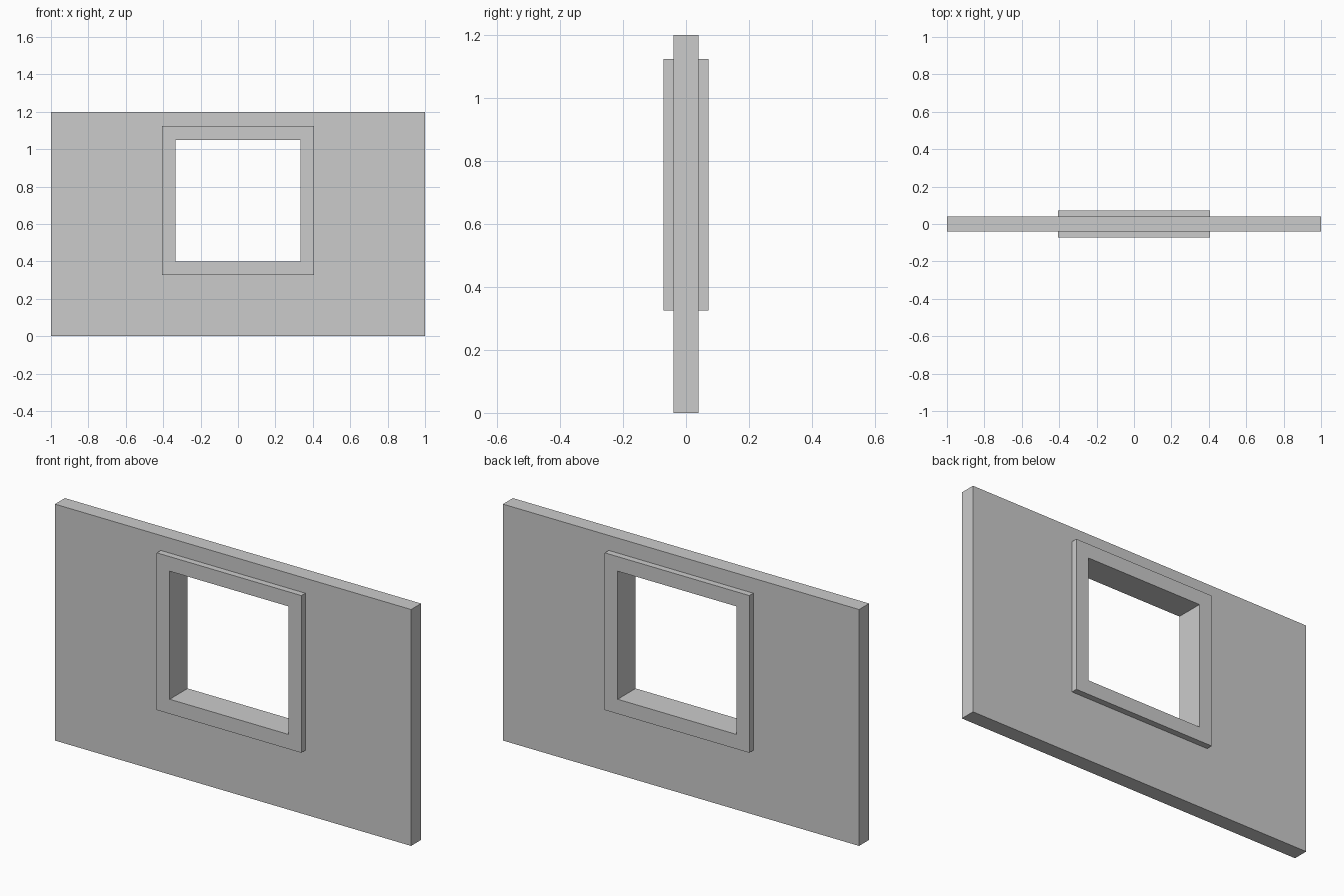
import bpy, bmesh

if "Cube" in bpy.data.objects:
    bpy.data.objects.remove(bpy.data.objects["Cube"])

def ring(name, outer, inner, half_depth):
    """Rectangular panel with a rectangular opening; rects are (x half width, z low, z high)."""
    def corners(rect):
        w, lo, hi = rect
        return [(-w, lo), (w, lo), (w, hi), (-w, hi)]
    bm = bmesh.new()
    o, i = [[bm.verts.new((x, -half_depth, z)) for x, z in corners(r)] for r in (outer, inner)]
    faces = [bm.faces.new((o[k], o[(k + 1) % 4], i[(k + 1) % 4], i[k])) for k in range(4)]
    ext = bmesh.ops.extrude_face_region(bm, geom=faces, use_keep_orig=True)
    moved = [g for g in ext["geom"] if isinstance(g, bmesh.types.BMVert)]
    bmesh.ops.translate(bm, verts=moved, vec=(0, 2 * half_depth, 0))
    bmesh.ops.recalc_face_normals(bm, faces=bm.faces)
    mesh = bpy.data.meshes.new(name)
    bm.to_mesh(mesh)
    bm.free()
    obj = bpy.data.objects.new(name, mesh)
    bpy.context.collection.objects.link(obj)
    return obj

frame_outer = (0.406, 0.326, 1.124)
frame_inner = (0.333, 0.40, 1.05)

# Wall panel, cut out to receive the frame
ring("wall", (1.0, 0.0, 1.2), frame_outer, 0.04)
# Window frame, standing proud on both faces
ring("window_frame", frame_outer, frame_inner, 0.072)
